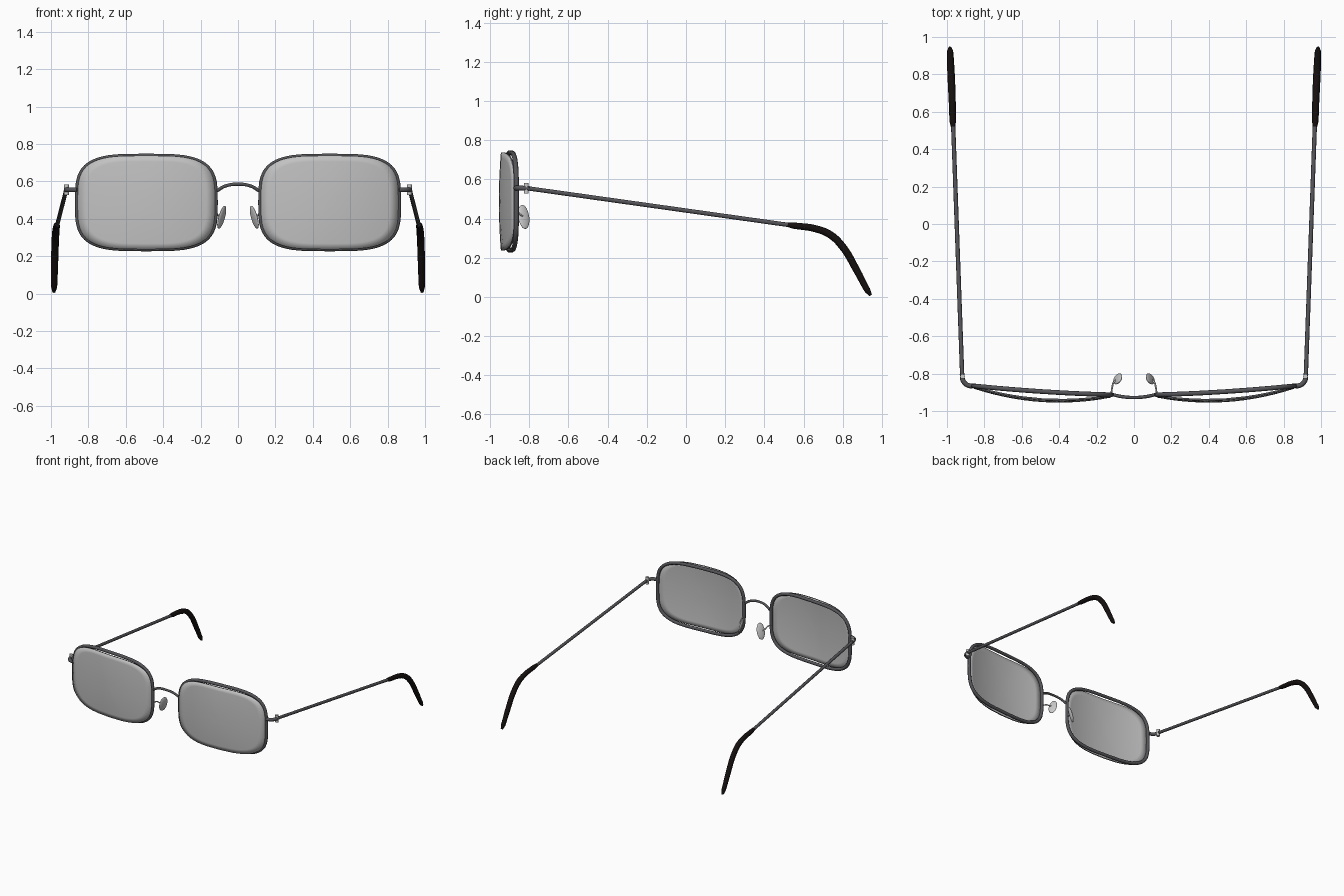
import bpy, bmesh, math
from mathutils import Matrix, Vector

cube = bpy.data.objects.get("Cube")
if cube:
    bpy.data.objects.remove(cube, do_unlink=True)


def make_material(name, color):
    m = bpy.data.materials.new(name)
    m.use_nodes = True
    m.diffuse_color = (*color, 1)
    m.node_tree.nodes["Principled BSDF"].inputs["Base Color"].default_value = (*color, 1)
    return m


METAL = make_material("dark metal", (0.09, 0.09, 0.1))
GLASS = make_material("grey glass", (0.54, 0.54, 0.54))
SILVER = make_material("pale silver", (0.6, 0.6, 0.6))
BLACK = make_material("black rubber", (0.008, 0.005, 0.005))

CENTRE_X, CENTRE_Z = 0.49, 0.487


def activate(ob):
    bpy.ops.object.select_all(action="DESELECT")
    ob.select_set(True)
    bpy.context.view_layer.objects.active = ob


def tube(name, points, radius, mat, scales=None, smooth_path=True, cyclic=False):
    """Round wire through points, turned into a mesh."""
    cu = bpy.data.curves.new(name, "CURVE")
    cu.dimensions = "3D"
    cu.bevel_depth = radius
    cu.bevel_resolution = 3
    cu.use_fill_caps = True
    cu.resolution_u = 8
    scales = scales or [1] * len(points)
    if smooth_path:
        sp = cu.splines.new("BEZIER")
        sp.bezier_points.add(len(points) - 1)
        for bp, p, r in zip(sp.bezier_points, points, scales):
            bp.co, bp.radius = p, r
            bp.handle_left_type = bp.handle_right_type = "AUTO"
    else:
        sp = cu.splines.new("POLY")
        sp.points.add(len(points) - 1)
        for pt, p, r in zip(sp.points, points, scales):
            pt.co, pt.radius = (*p, 1), r
    sp.use_cyclic_u = cyclic
    cu.materials.append(mat)
    ob = bpy.data.objects.new(name, cu)
    bpy.context.collection.objects.link(ob)
    activate(ob)
    bpy.ops.object.convert(target="MESH")
    ob = bpy.context.object
    bpy.ops.object.shade_smooth_by_angle(angle=math.radians(50))
    return ob


def mesh_object(name, bm, *mats):
    me = bpy.data.meshes.new(name)
    bm.to_mesh(me)
    bm.free()
    for m in mats:
        me.materials.append(m)
    ob = bpy.data.objects.new(name, me)
    bpy.context.collection.objects.link(ob)
    activate(ob)
    bpy.ops.object.shade_smooth_by_angle(angle=math.radians(50))
    return ob


def outline(half_w, half_h, count=56, power=2 / 3.6):
    """Rounded rectangle as (u, v) offsets from the eye centre."""
    for i in range(count):
        a = math.tau * i / count
        c, s = math.cos(a), math.sin(a)
        yield (half_w * math.copysign(abs(c) ** power, c),
               half_h * math.copysign(abs(s) ** power, s))


def rim_depth(u):
    t = u / 0.37
    return -0.889 + 0.024 * t - 0.007 * (1 - t * t)


def lens_point(u, v, side):
    a, b = u / 0.366, v / 0.25
    y = rim_depth(u) - 0.041 * (1 - a * a) - 0.01 * (1 - b * b)
    return (side * (CENTRE_X + u), y, CENTRE_Z + v)


def build_lens(name, side):
    # Domed sheet made of concentric rings, then thickened
    bm = bmesh.new()
    centre = bm.verts.new(lens_point(0, 0, side))
    previous = None
    for step in range(1, 9):
        k = step / 8
        ring = [bm.verts.new(lens_point(u * k, v * k, side)) for u, v in outline(0.366, 0.25)]
        for i in range(len(ring)):
            j = (i + 1) % len(ring)
            if previous:
                bm.faces.new((previous[i], ring[i], ring[j], previous[j]))
            else:
                bm.faces.new((centre, ring[i], ring[j]))
        previous = ring
    bmesh.ops.recalc_face_normals(bm, faces=bm.faces)
    ob = mesh_object(name, bm, GLASS, METAL)
    mod = ob.modifiers.new("thickness", "SOLIDIFY")
    mod.thickness = 0.01
    mod.offset = 0
    mod.material_offset_rim = 1


def build_pad(name, side):
    # Flattened ellipsoid, long axis leaning towards the nose
    bm = bmesh.new()
    bmesh.ops.create_uvsphere(bm, u_segments=20, v_segments=12, radius=1)
    up = Vector((-0.27, -0.12, 1)).normalized()
    across = Vector((-0.5, 0.87, 0))
    across = (across - up * across.dot(up)).normalized()
    thin = across.cross(up)
    axes = Matrix((thin * 0.01, across * 0.032, up * 0.064)).transposed()
    shift = Matrix.Translation((0.087, -0.828, 0.408))
    mirror = Matrix.Diagonal((side, 1, 1, 1))
    bm.transform(mirror @ shift @ axes.to_4x4())
    bmesh.ops.recalc_face_normals(bm, faces=bm.faces)
    mesh_object(name, bm, SILVER)


for label, side in (("left", 1), ("right", -1)):
    def path(*pts):
        return [(side * x, y, z) for x, y, z in pts]

    # Rim and lens
    rim = [(side * (CENTRE_X + u), rim_depth(u), CENTRE_Z + v) for u, v in outline(0.37, 0.249)]
    tube(label + "_rim", rim, 0.0125, METAL, smooth_path=False, cyclic=True)
    build_lens(label + "_lens", side)

    # Nose pad and its wire
    build_pad(label + "_nose_pad", side)
    tube(label + "_pad_arm", path((0.122, -0.912, 0.44), (0.116, -0.87, 0.435),
                                  (0.108, -0.845, 0.42), (0.09, -0.83, 0.41)), 0.0045, SILVER)

    # End piece and hinge
    tube(label + "_end_piece", path((0.86, -0.868, 0.555), (0.893, -0.86, 0.555),
                                    (0.915, -0.835, 0.555), (0.919, -0.8, 0.553)), 0.013, METAL)
    tube(label + "_hinge", path((0.917, -0.815, 0.527), (0.917, -0.815, 0.582)),
         0.013, SILVER, smooth_path=False)

    # Temple arm and bent ear tip
    tube(label + "_temple", path((0.919, -0.8, 0.553), (0.968, 0.56, 0.362)),
         0.0115, METAL, smooth_path=False)
    tube(label + "_ear_tip", path((0.967, 0.52, 0.369), (0.969, 0.55, 0.364), (0.972, 0.66, 0.348),
                                  (0.975, 0.735, 0.318), (0.978, 0.8, 0.255),
                                  (0.981, 0.87, 0.138), (0.983, 0.925, 0.035), (0.984, 0.942, 0.008)),
         0.018, BLACK, scales=[0.7, 0.95, 1.05, 1.1, 1.1, 1.05, 0.9, 0.45])

# Bridge over the nose
tube("bridge", [(-0.115, -0.912, 0.548), (-0.07, -0.922, 0.574), (0, -0.928, 0.585),
                (0.07, -0.922, 0.574), (0.115, -0.912, 0.548)], 0.009, METAL)
